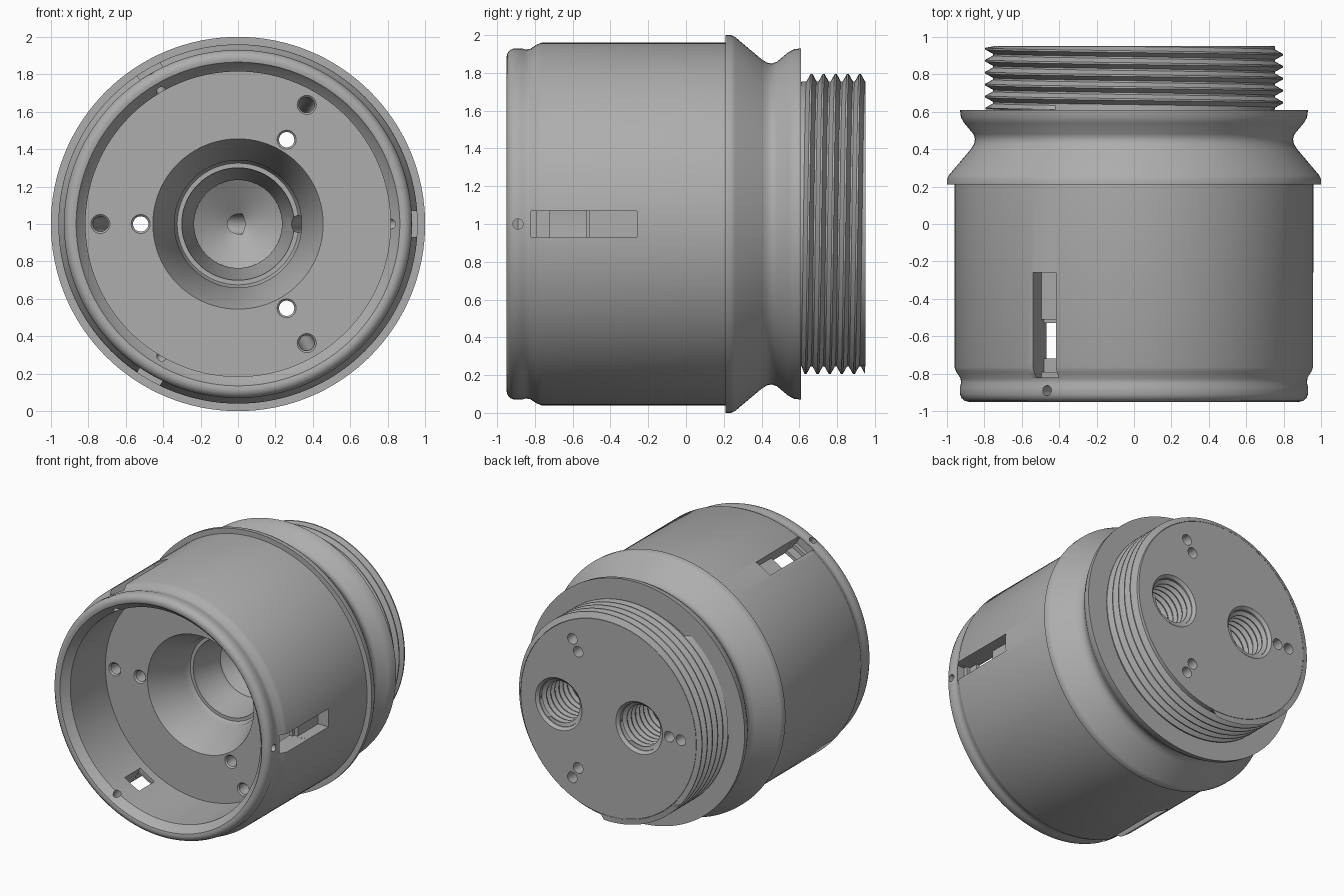
import bpy, bmesh
from math import pi, sin, cos, radians
from mathutils import Vector, Matrix

cube = bpy.data.objects.get("Cube")
if cube:
    bpy.data.objects.remove(cube, do_unlink=True)

AXIS_Z = 1.0

gray = bpy.data.materials.new("machined gray")
gray.use_nodes = True
gray.diffuse_color = (0.42, 0.42, 0.42, 1)
gray.node_tree.nodes["Principled BSDF"].inputs["Base Color"].default_value = (0.42, 0.42, 0.42, 1)


def make_object(name, bm):
    mesh = bpy.data.meshes.new(name)
    bm.to_mesh(mesh)
    bm.free()
    mesh.materials.append(gray)
    obj = bpy.data.objects.new(name, mesh)
    bpy.context.collection.objects.link(obj)
    return obj


def smooth(obj, angle=30):
    bpy.ops.object.select_all(action='DESELECT')
    obj.select_set(True)
    bpy.context.view_layer.objects.active = obj
    bpy.ops.object.shade_smooth_by_angle(angle=radians(angle))


def lathe(name, profile, steps=128):
    """Revolve (y, radius) points around the body axis."""
    bm = bmesh.new()
    verts = [bm.verts.new((r, y, AXIS_Z)) for y, r in profile]
    edges = [bm.edges.new(pair) for pair in zip(verts, verts[1:])]
    bmesh.ops.spin(bm, geom=verts + edges, cent=(0, 0, AXIS_Z), axis=(0, 1, 0),
                   angle=2 * pi, steps=steps)
    bmesh.ops.remove_doubles(bm, verts=bm.verts, dist=1e-5)
    bmesh.ops.recalc_face_normals(bm, faces=bm.faces)
    return make_object(name, bm)


def thread(name, x, root, crest, y0, y1, pitch, steps=96):
    """Helical V thread shell running out at both ends."""
    shape = [(0, root), (0.15, root), (0.5, crest), (0.65, crest)]
    turns = int((y1 - y0) / pitch) + 3
    bm = bmesh.new()
    rows = []
    for i in range(steps + 1):
        a = 2 * pi * i / steps
        row = []
        for k in range(turns):
            for f, r in shape:
                y = y0 + pitch * (k - 1 + f + i / steps)
                if y <= y0 or y >= y1:
                    y, r = min(max(y, y0), y1), root
                row.append(bm.verts.new((x + r * cos(a), y, AXIS_Z + r * sin(a))))
        rows.append(row)
    for a, b in zip(rows, rows[1:]):
        for j in range(len(a) - 1):
            bm.faces.new((a[j], a[j + 1], b[j + 1], b[j]))
    bmesh.ops.remove_doubles(bm, verts=bm.verts, dist=1e-5)
    if crest < root:
        axis = Vector((x, 0, AXIS_Z))
    bm.normal_update()
    # outward for a male thread, inward for a female one
    sign = 1 if crest > root else -1
    total = sum(f.normal.dot(f.calc_center_median() - Vector((x, 0, AXIS_Z)))
                for f in bm.faces)
    if total * sign < 0:
        bmesh.ops.reverse_faces(bm, faces=bm.faces)
    obj = make_object(name, bm)
    smooth(obj, 25)
    return obj


def polar(radius, angle, y):
    return Vector((radius * cos(angle), y, AXIS_Z + radius * sin(angle)))


def cut(target, bm):
    """Subtract a closed shape from the target."""
    bmesh.ops.recalc_face_normals(bm, faces=bm.faces)
    cutter = make_object("cutter", bm)
    cutter.hide_render = True
    mod = target.modifiers.new("cut", 'BOOLEAN')
    mod.operation, mod.solver, mod.object = 'DIFFERENCE', 'EXACT', cutter
    bpy.context.view_layer.objects.active = target
    bpy.ops.object.modifier_apply(modifier=mod.name)
    bpy.data.objects.remove(cutter, do_unlink=True)


def cut_round(target, p, q, r0, r1=None, segments=32):
    p, q = Vector(p), Vector(q)
    d = q - p
    place = Matrix.Translation((p + q) / 2) @ d.to_track_quat('Z', 'Y').to_matrix().to_4x4()
    bm = bmesh.new()
    bmesh.ops.create_cone(bm, cap_ends=True, segments=segments, radius1=r0,
                          radius2=r0 if r1 is None else r1, depth=d.length, matrix=place)
    cut(target, bm)


def cut_box(target, angle, r0, r1, y0, y1, width):
    place = (Matrix.Translation((0, 0, AXIS_Z)) @ Matrix.Rotation(-angle, 4, 'Y')
             @ Matrix.Translation(((r0 + r1) / 2, (y0 + y1) / 2, 0))
             @ Matrix.Diagonal((r1 - r0, y1 - y0, width, 1)))
    bm = bmesh.new()
    bmesh.ops.create_cube(bm, size=1, matrix=place)
    cut(target, bm)


FLOOR, BACK = -0.46, 0.95

# Turned housing: inner cavity, front lip, outer wall, waisted collar, threaded neck
cavity = [(0.27, 0), (0.12, 0.235), (0.09, 0.235), (-0.1, 0.3), (-0.12, 0.3),
          (-0.12, 0.325), (-0.15, 0.34), (-0.18, 0.34), (FLOOR, 0.455), (FLOOR, 0.815)]
lip = [(-0.89, 0.815), (-0.93, 0.855), (-0.945, 0.865), (-0.95, 0.885), (-0.945, 0.905),
       (-0.93, 0.922), (-0.91, 0.93), (-0.87, 0.93), (-0.85, 0.924), (-0.825, 0.927),
       (-0.79, 0.95), (-0.765, 0.96)]
collar = [(0.21, 0.96), (0.21, 1.0), (0.24, 1.0), (0.26, 0.99), (0.40, 0.872),
          (0.43, 0.854), (0.455, 0.85), (0.48, 0.858), (0.54, 0.908), (0.57, 0.925),
          (0.61, 0.93), (0.61, 0.752)]
housing = lathe("housing", cavity + lip + collar + [(BACK, 0.752), (BACK, 0)])

# Three-fold slots, pin holes and bolt holes
for n in range(3):
    a = n * 2 * pi / 3
    cut_box(housing, a, 0.87, 1.1, -0.82, -0.26, 0.14)
    cut_box(housing, a, 0.84, 1.1, -0.79, -0.51, 0.141)
    cut_box(housing, a, 0.7, 1.1, -0.72, -0.53, 0.142)
    cut_round(housing, polar(0.7, a, -0.89), polar(1.1, a, -0.89), 0.027, segments=20)

    b = a + pi / 3
    cut_round(housing, polar(0.52, b, FLOOR - 0.1), polar(0.52, b, BACK + 0.1), 0.041)
    cut_round(housing, polar(0.52, b, FLOOR - 0.01), polar(0.52, b, FLOOR + 0.01), 0.061, 0.041)
    # slanted channel from the floor to the back face
    front, back = polar(0.735, b, FLOOR), polar(0.62, b, BACK)
    slant = (back - front) * 0.05
    cut_round(housing, front - slant, back + slant, 0.041)
    cut_round(housing, polar(0.735, b, FLOOR - 0.01), polar(0.735, b, FLOOR + 0.01), 0.061, 0.041)

# Two tapped ports on the back, each joined to the cavity by a channel
ports = {"left": 0.427, "right": -0.264}
for x in ports.values():
    cut_round(housing, (x, 0.42, AXIS_Z), (x, BACK + 0.1, AXIS_Z), 0.18, segments=48)
    cut_round(housing, (x, BACK - 0.03, AXIS_Z), (x, BACK + 0.01, AXIS_Z), 0.17, 0.21, segments=48)
cut_round(housing, (0.02, 0.23, AXIS_Z), (-0.2, 0.47, AXIS_Z), 0.055)
cut_round(housing, (0.32, -0.15, AXIS_Z), (0.4, 0.45, AXIS_Z), 0.045)
smooth(housing)

# Threads
thread("neck_thread", 0, 0.754, 0.795, 0.612, BACK - 0.001, 0.064, 128)
for side, x in ports.items():
    thread(side + "_port_thread", x, 0.179, 0.152, 0.45, 0.925, 0.05, 64)
